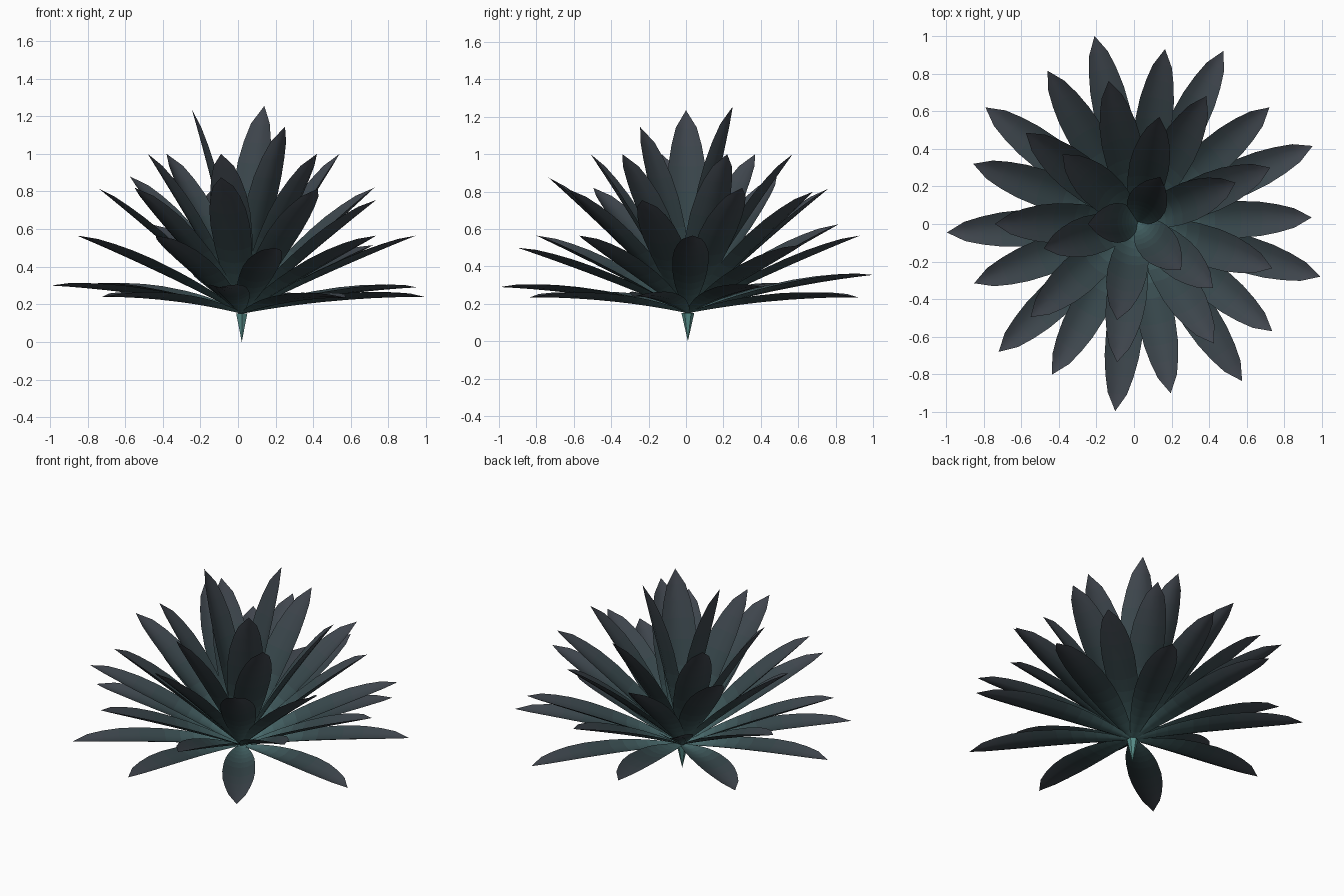
import bpy, bmesh
from mathutils import Vector

if "Cube" in bpy.data.objects:
    bpy.data.objects.remove(bpy.data.objects["Cube"])

ROOT = Vector((0.02, 0.01, 0.15))
# (position along leaf, half width)
PROFILE = [(0, .018), (.07, .032), (.14, .049), (.21, .064), (.28, .077), (.36, .088), (.45, .096),
           (.6, .101), (.72, .094), (.82, .077), (.91, .053)]
ACROSS = [-1, -.5, 0, .5, 1]
BANDS = len(PROFILE)


def material(name, rgb):
    m = bpy.data.materials.new(name)
    m.diffuse_color = (*rgb, 1)
    m.use_nodes = True
    m.node_tree.nodes["Principled BSDF"].inputs["Base Color"].default_value = m.diffuse_color
    return m


# Colour fades from teal at the root to slate at the tip
base_c, mid_c, tip_c = Vector((.075, .17, .175)), Vector((.035, .06, .067)), Vector((.052, .06, .075))
shades = []
for i in range(BANDS):
    f = PROFILE[i][0] / .91
    c = base_c.lerp(mid_c, (f / .45) ** .8) if f < .45 else mid_c.lerp(tip_c, (f - .45) / .55)
    shades.append(material(f"leaf_shade_{i}", c))


def leaf(name, tip, scale, cup, lift):
    """Cupped, gently arched blade from the root to the tip."""
    tip = Vector(tip)
    chord = tip - ROOT
    side = Vector((0, 0, 1)).cross(chord).normalized()
    up = chord.cross(side).normalized()
    length = chord.length
    bm = bmesh.new()
    rows = []
    for t, w in PROFILE:
        mid = ROOT + chord * t + up * (4 * t * (1 - t) * lift * length)
        w *= scale
        rows.append([bm.verts.new(mid + side * (u * w) + up * (u * u * cup * w)) for u in ACROSS])
    for i in range(BANDS - 1):
        for j in range(4):
            f = bm.faces.new((rows[i][j + 1], rows[i][j], rows[i + 1][j], rows[i + 1][j + 1]))
            f.material_index = i
    end = bm.verts.new(tip)
    for j in range(4):
        f = bm.faces.new((rows[-1][j + 1], rows[-1][j], end))
        f.material_index = BANDS - 1
    for f in bm.faces:
        f.smooth = True
    bm.normal_update()
    if sum((f.normal for f in bm.faces), Vector()).dot(up) < 0:
        bmesh.ops.reverse_faces(bm, faces=bm.faces)
    me = bpy.data.meshes.new(name)
    bm.to_mesh(me)
    bm.free()
    for s in shades:
        me.materials.append(s)
    bpy.context.collection.objects.link(bpy.data.objects.new(name, me))


# Leaf tips, ring by ring from the ground up
rings = {
    "ground_leaf": [(.95, .415, .29), (.99, -.28, .24), (.575, -.835, .235), (-.10, -.995, .29),
                    (-.72, -.68, .24), (-.995, -.045, .30), (-.79, .62, .30), (-.21, 1.0, .355),
                    (.475, .92, .235)],
    "outer_leaf": [(.945, .035, .565), (.735, -.57, .565), (.195, -.9, .5), (-.435, -.80, .565),
                   (-.85, -.315, .565), (-.855, .32, .565), (-.46, .815, .625), (.165, .93, .565),
                   (.72, .62, .515)],
    "middle_leaf": [(.725, .30, .82), (.735, -.235, .755), (.425, -.635, .815), (-.09, -.735, .875),
                    (-.55, -.495, .82), (-.74, 0, .815), (-.575, .485, .88), (-.135, .76, .815),
                    (.385, .68, .8)],
    "inner_leaf": [(.54, .22, 1.0), (.42, -.34, 1.0), (-.09, -.51, 1.0), (-.48, -.13, 1.0),
                   (-.38, .37, 1.0), (.135, .57, 1.0)],
    "heart_leaf": [(-.245, 0, 1.235), (.14, .25, 1.255), (.25, -.245, 1.145)],
}
for ring, tips in rings.items():
    low = ring in ("ground_leaf", "outer_leaf")
    for n, tip in enumerate(tips):
        leaf(f"{ring}_{n + 1}", tip, .97 if low else 1.05, .36,
             .022 if ring == "ground_leaf" else .010)

# Pointed root below the leaves
bpy.ops.mesh.primitive_cone_add(vertices=6, radius1=0, radius2=.034, depth=.15,
                                location=(ROOT.x, ROOT.y, .075))
root = bpy.context.object
root.name = "root_stub"
root.data.materials.append(material("root_teal", (.1, .28, .26)))
